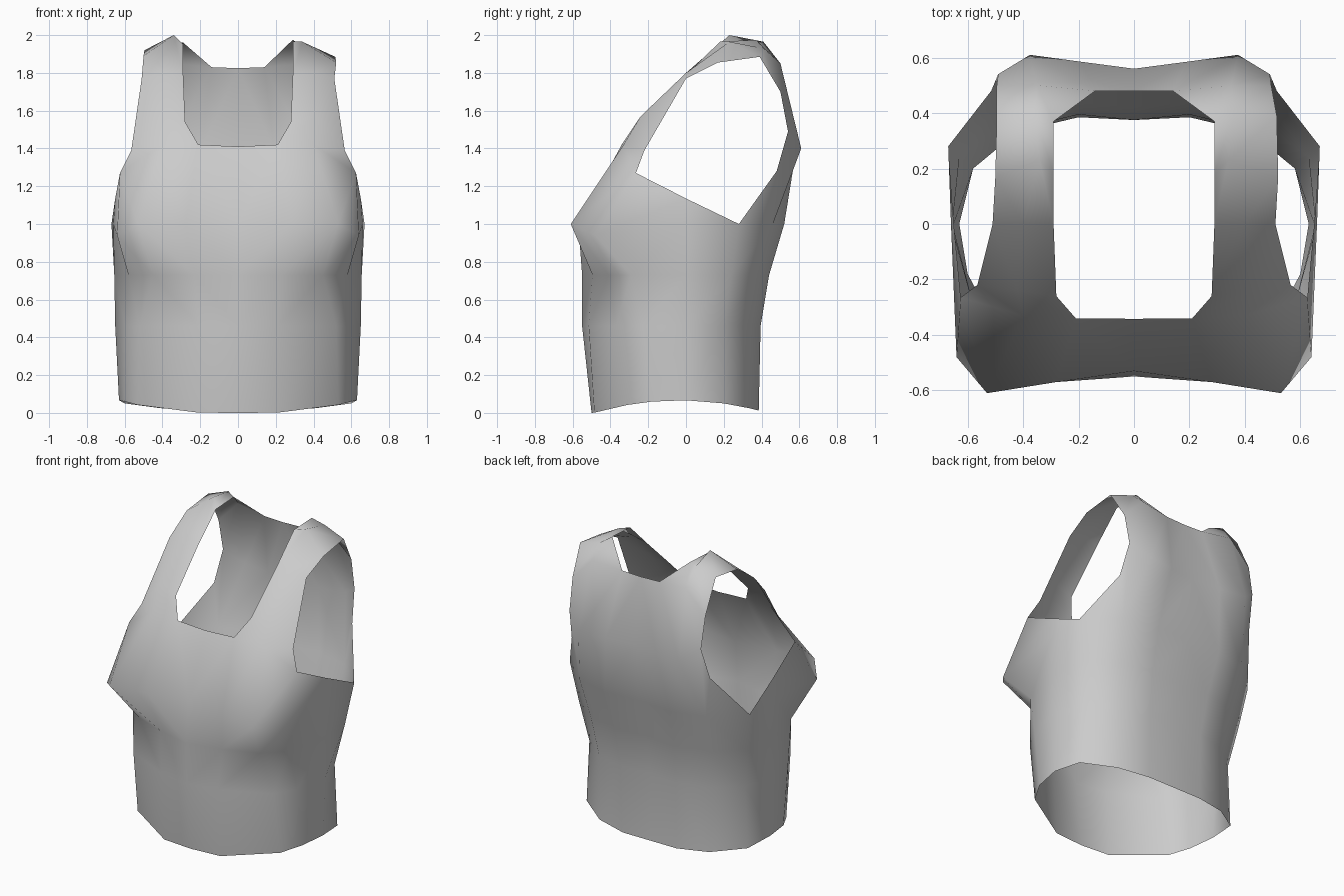
import bpy, bmesh

if "Cube" in bpy.data.objects:
    bpy.data.objects.remove(bpy.data.objects["Cube"])

# Fabric colour
mat = bpy.data.materials.new("grey_fabric")
mat.diffuse_color = (0.6, 0.6, 0.6, 1)
mat.use_nodes = True
mat.node_tree.nodes["Principled BSDF"].inputs["Base Color"].default_value = mat.diffuse_color

# Half outlines (x, y) from centre front round the side to centre back
HEM = [(0, -.50), (.21, -.485), (.53, -.31), (.60, -.18), (.63, .0), (.60, .20), (.41, .335), (.2, .385), (0, .385)]
WAIST = [(0, -.55), (.21, -.515), (.52, -.37), (.60, -.23), (.65, .0), (.58, .20), (.405, .345), (.2, .395), (0, .375)]
RIBS = [(0, -.55), (.23, -.495), (.45, -.41), (.58, -.29), (.655, .0), (.63, .24), (.44, .385), (.22, .44), (0, .42)]
BUST = [(0, -.53), (.28, -.57), (.53, -.61), (.64, -.48), (.66, .0), (.67, .28), (.47, .46), (.24, .52), (0, .50)]

# Shoulder strap rows, front to back: neck edge, middle, armhole edge
STRAP = [
    [(.21, -.34, 1.42), (.40, -.33, 1.42), (.625, -.265, 1.27)],
    [(.28, -.26, 1.54), (.42, -.24, 1.57), (.565, -.22, 1.39)],
    [(.29, .00, 1.79), (.40, .00, 1.80), (.51, .00, 1.77)],
    [(.29, .18, 1.95), (.34, .23, 2.00), (.50, .17, 1.89)],
    [(.29, .37, 1.96), (.36, .41, 1.965), (.495, .39, 1.92)],
    [(.14, .48, 1.83), (.35, .50, 1.85), (.495, .50, 1.70)],
    [(.19, .585, 1.40), (.375, .61, 1.40), (.49, .54, 1.49)],
]

bm = bmesh.new()


def row(points):
    return [bm.verts.new(p) for p in points]


def loft(a, b):
    for i in range(len(a) - 1):
        bm.faces.new((a[i], a[i + 1], b[i + 1], b[i]))


# Torso: hem dips at front and back
hem = row((x, y, max(0, .067 - .067 * (abs(y + .03) / .46) ** 2)) for x, y in HEM)
waist = row((x, y, .46) for x, y in WAIST)
ribs = row((x, y, .73) for x, y in RIBS)
bust = row((x, y, 1.0) for x, y in BUST)
bust[3].co.z = .94
for a, b in ((hem, waist), (waist, ribs), (ribs, bust)):
    loft(a, b)

# Straps
strap = [row(r) for r in STRAP]
for a, b in zip(strap, strap[1:]):
    loft(a, b)

# Upper chest, underarm and upper back
neck_front, nape, back = row([(0, -.342, 1.41), (0, .48, 1.825), (0, .56, 1.40)])
under, rear = row([(.65, .0, 1.135), (.515, .48, 1.28)])
first, last = strap[0], strap[-1]
loft(bust[:4], [neck_front] + first)
bm.faces.new((bust[3], bust[4], under, first[2]))
bm.faces.new((bust[4], bust[5], under))
bm.faces.new((bust[5], bust[6], rear))
bm.faces.new((bust[6], last[1], last[2], rear))
loft(bust[6:], [last[1], last[0], back])
bm.faces.new((last[0], back, nape, strap[5][0]))

# Left half, then a slightly lower slope on the right shoulder
bmesh.ops.mirror(bm, geom=bm.verts[:] + bm.edges[:] + bm.faces[:], axis='X', merge_dist=.001)
for v in bm.verts:
    if v.co.x > 0 and v.co.z > 1.88 and v.co.y < .45:
        v.co.z += .015 if v.co.x < .3 else -.035
        v.co.x += .02 if v.co.x > .45 else 0

bmesh.ops.recalc_face_normals(bm, faces=bm.faces)
bm.faces.ensure_lookup_table()
if bm.faces[0].normal.y > 0:
    bmesh.ops.reverse_faces(bm, faces=bm.faces)
for f in bm.faces:
    f.smooth = True

mesh = bpy.data.meshes.new("tank_top")
bm.to_mesh(mesh)
bm.free()
mesh.materials.append(mat)
top = bpy.data.objects.new("tank_top", mesh)
bpy.context.collection.objects.link(top)
